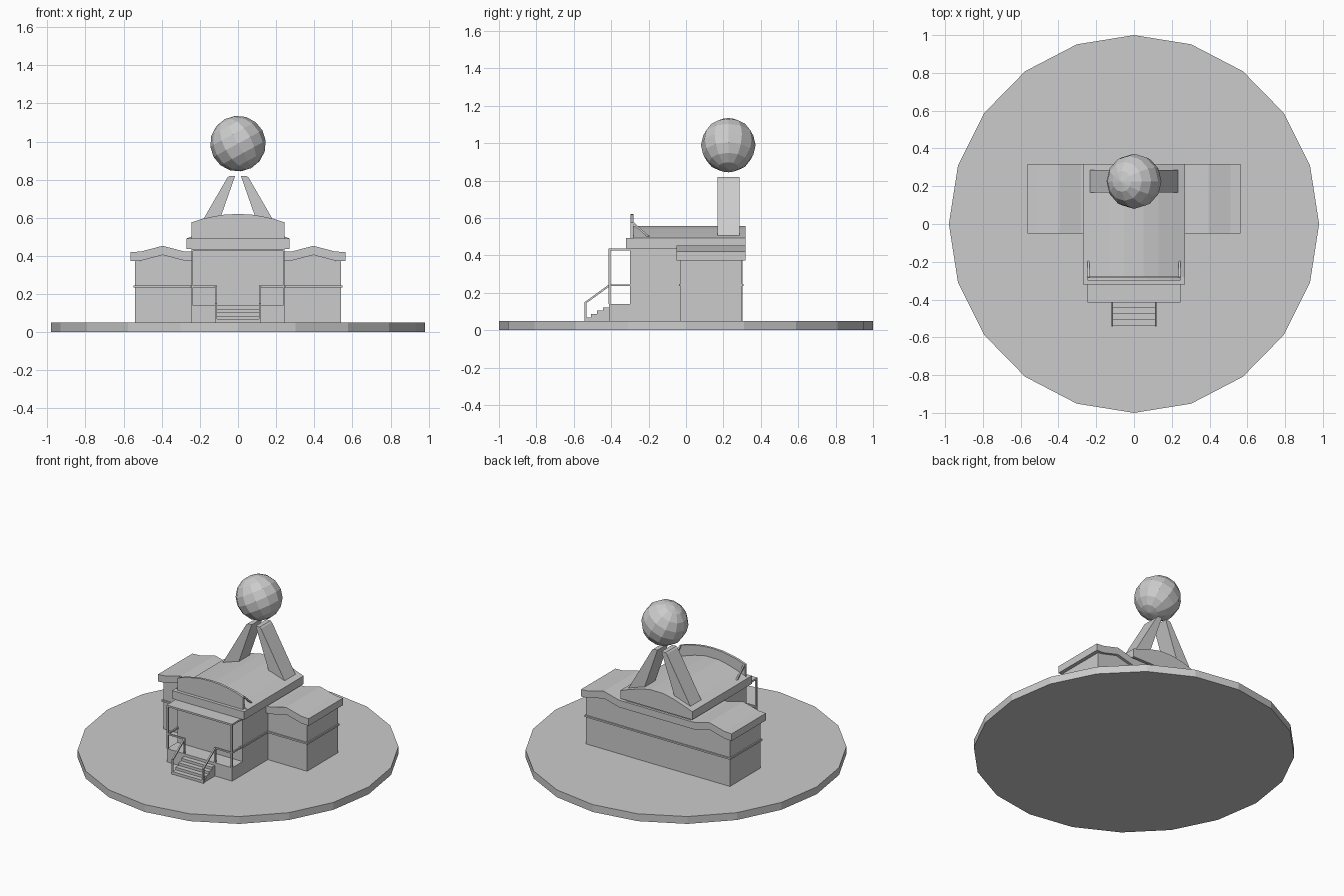
import bpy, bmesh, math
from mathutils import Vector, Matrix

cube = bpy.data.objects.get("Cube")
if cube:
    bpy.data.objects.remove(cube, do_unlink=True)


def finish(name, bm):
    bmesh.ops.recalc_face_normals(bm, faces=bm.faces)
    mesh = bpy.data.meshes.new(name)
    bm.to_mesh(mesh)
    bm.free()
    obj = bpy.data.objects.new(name, mesh)
    bpy.context.collection.objects.link(obj)
    return obj


def prism(name, points, start, end, axis="y"):
    """Extrude a closed profile, in x-z along y or in y-z along x."""
    bm = bmesh.new()
    place = (lambda p: (p[0], start, p[1])) if axis == "y" else (lambda p: (start, p[0], p[1]))
    face = bm.faces.new([bm.verts.new(place(p)) for p in points])
    moved = bmesh.ops.extrude_face_region(bm, geom=[face])["geom"]
    step = Vector((0, end - start, 0)) if axis == "y" else Vector((end - start, 0, 0))
    bmesh.ops.translate(bm, vec=step, verts=[v for v in moved if isinstance(v, bmesh.types.BMVert)])
    return finish(name, bm)


def box(name, x, y, z):
    return prism(name, [(x[0], z[0]), (x[1], z[0]), (x[1], z[1]), (x[0], z[1])], *y)


def bar(name, a, b, thick=0.01):
    """Square bar between two points."""
    a, b = Vector(a), Vector(b)
    d = b - a
    bm = bmesh.new()
    bmesh.ops.create_cube(bm, size=1)
    turn = d.to_track_quat("Z", "X").to_matrix().to_4x4()
    bm.transform(Matrix.Translation((a + b) / 2) @ turn @ Matrix.Diagonal((thick, thick, d.length, 1)))
    return finish(name, bm)


def both_sides(half):
    """Complete a left-hand outline that runs from the middle outward."""
    return [(-x, z) for x, z in reversed(half) if x > 0] + half


# Round ground plate
bm = bmesh.new()
bmesh.ops.create_cone(bm, cap_ends=True, segments=20, radius1=1, radius2=1, depth=0.05)
bm.transform(Matrix.Translation((0, 0, 0.025)) @ Matrix.Rotation(math.pi / 2, 4, "Z"))
finish("ground_plate", bm)

# Wings: one long block whose walls follow the wavy roof
wave = [(0.25, 0.375), (0.28, 0.375), (0.395, 0.405), (0.51, 0.375)]
walls = both_sides(wave + [(0.54, 0.372)])
prism("wing_walls", [(-0.54, 0.05)] + walls + [(0.54, 0.05)], -0.03, 0.3)
roof_under = both_sides(wave + [(0.565, 0.372)])
roof_top = [(x, z + 0.048) for x, z in reversed(roof_under)]
prism("wing_roof", roof_under + roof_top, -0.05, 0.318)
box("wing_belt", (-0.548, 0.548), (-0.038, 0.308), (0.235, 0.246))

# Main hall with its slab and low arched roof
box("hall_walls", (-0.245, 0.245), (-0.3, 0.301), (0.05, 0.44))
box("hall_belt", (-0.251, 0.251), (-0.299, 0.3), (0.235, 0.246))
box("hall_slab", (-0.27, 0.27), (-0.32, 0.318), (0.437, 0.492))
arch = both_sides([(0.05, 0.557), (0.13, 0.54), (0.2, 0.517), (0.27, 0.492)])
prism("hall_roof", arch, -0.28, 0.318)

# Curved parapet and its braces
crown = both_sides([(0, 0.62), (0.07, 0.617), (0.13, 0.607), (0.19, 0.594), (0.245, 0.575)])
crown = [(-x, z) for x, z in [(0.07, 0.617), (0.13, 0.607), (0.19, 0.594), (0.245, 0.575)]][::-1] \
    + [p for p in crown if p[0] >= 0]
prism("parapet", [(-0.245, 0.49)] + crown + [(0.245, 0.49)], -0.298, -0.282)

# Porch platform, canopy and stairs
box("porch_platform", (-0.245, 0.245), (-0.412, -0.299), (0.05, 0.14))
box("porch_canopy", (-0.245, 0.245), (-0.415, -0.299), (0.425, 0.437))
steps = 4
rise, tread = 0.09 / (steps + 1), 0.128 / steps
stair = [(-0.411, 0.05), (-0.54, 0.05)]
for i in range(steps):
    z = 0.05 + rise * (i + 1)
    stair += [(-0.54 + tread * i, z), (-0.54 + tread * (i + 1), z)]
stair[-1] = (-0.411, stair[-1][1])
prism("stairs", stair, -0.115, 0.115, axis="x")

for side, s in (("right", -1), ("left", 1)):
    outer, inner, front = s * 0.24, s * 0.115, -0.409
    bar(side + "_parapet_brace", (outer, -0.285, 0.575), (outer, -0.19, 0.49))
    # Porch posts and railings
    bar(side + "_porch_post", (outer, front, 0.14), (outer, front, 0.43))
    bar(side + "_newel", (inner, front, 0.14), (inner, front, 0.245))
    bar(side + "_front_rail", (outer, front, 0.24), (inner, front, 0.24))
    bar(side + "_side_rail", (outer, front, 0.24), (outer, -0.3, 0.24))
    bar(side + "_stair_post", (inner, -0.537, 0.05), (inner, -0.537, 0.15))
    bar(side + "_stair_rail", (inner, -0.537, 0.147), (inner, front, 0.24))
    # Leaning globe support
    leg = [(0.24, 0.492), (0.13, 0.492), (0.015, 0.82), (0.045, 0.82), (0.055, 0.812)]
    prism(side + "_globe_support", [(s * x, z) for x, z in leg], 0.168, 0.285)

# Faceted, tilted globe
bm = bmesh.new()
bmesh.ops.create_uvsphere(bm, u_segments=12, v_segments=8, radius=0.146)
bm.transform(Matrix.Translation((0, 0.226, 0.989)) @ Matrix.Rotation(-0.5, 4, "Y"))
finish("globe", bm)

# Ground plate is slightly narrower across than it is deep
bpy.data.objects["ground_plate"].scale.x = 0.98
